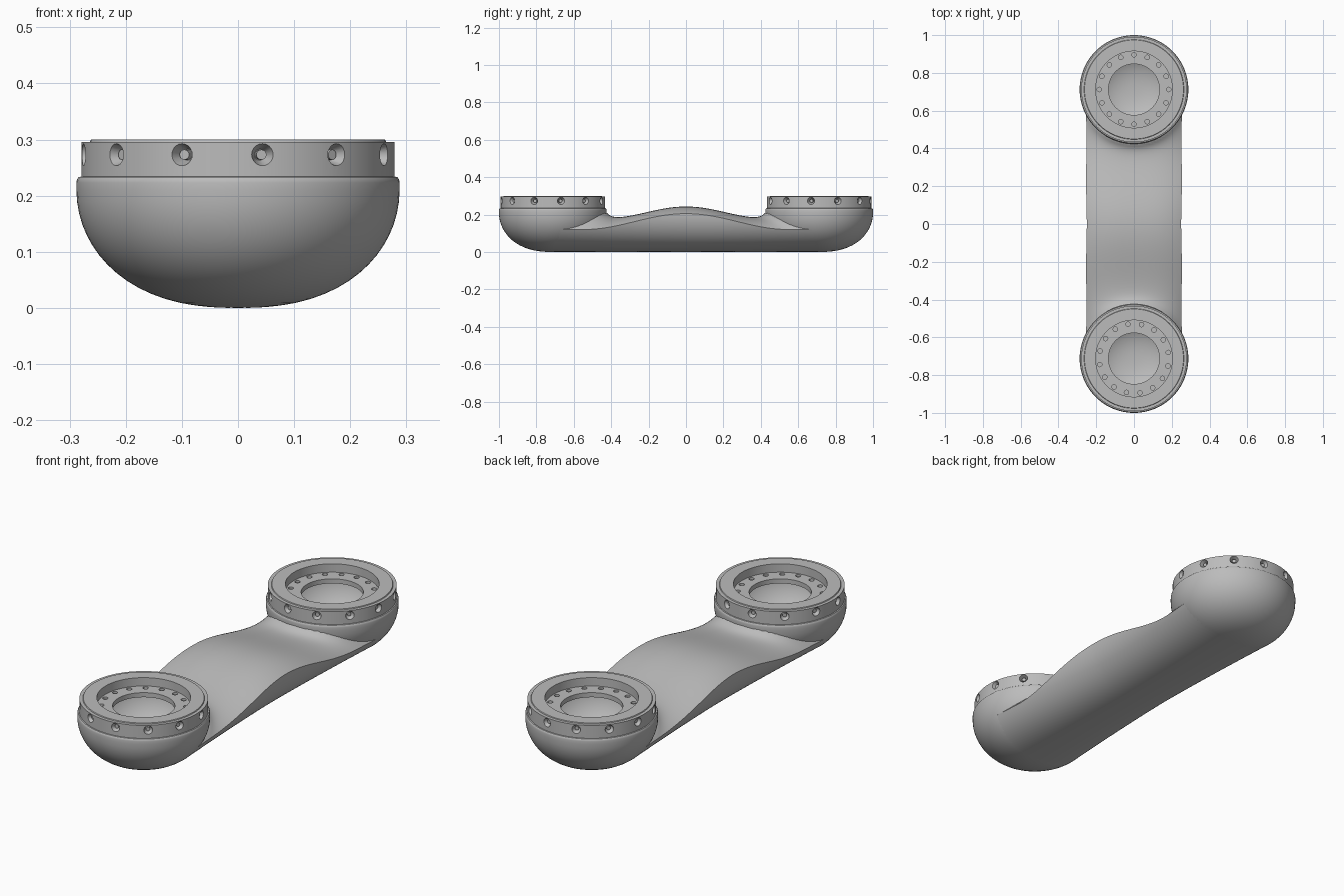
import bpy, bmesh
from math import sin, cos, acos, pi, radians, hypot, exp
from mathutils import Matrix, Vector

cube = bpy.data.objects.get("Cube")
if cube:
    bpy.data.objects.remove(cube)

grey = bpy.data.materials.new("satin grey")
grey.use_nodes = True
grey.diffuse_color = (0.5, 0.5, 0.5, 1)
grey.node_tree.nodes["Principled BSDF"].inputs["Base Color"].default_value = (0.5, 0.5, 0.5, 1)

END_Y = 0.712      # distance of each joint from the middle
RADIUS = 0.288     # outer radius of a joint
BELLY = 0.21       # height of the rounded underside


def add_object(name, bm, angle=35):
    bmesh.ops.recalc_face_normals(bm, faces=bm.faces)
    mesh = bpy.data.meshes.new(name)
    bm.to_mesh(mesh)
    bm.free()
    mesh.materials.append(grey)
    obj = bpy.data.objects.new(name, mesh)
    bpy.context.collection.objects.link(obj)
    bpy.ops.object.select_all(action="DESELECT")
    bpy.context.view_layer.objects.active = obj
    obj.select_set(True)
    bpy.ops.object.shade_smooth_by_angle(angle=radians(angle))
    return obj


def belly(a, width, height=BELLY):
    """Point on the rounded underside; a runs from 0 (bottom) to pi/2 (side)."""
    return width * max(sin(a), 0) ** (1 / 1.2), height * (1 - cos(a))


def ease(y, length):
    """Smooth falloff from 1 in the middle to 0 at the given distance."""
    return 0.5 + 0.5 * cos(pi * min(abs(y) / length, 1))


def radial_pins(bm, centre, count, offset, inner, outer, r_in, r_out):
    """Ring of cones that point outward from the joint axis."""
    for i in range(count):
        turn = Matrix.Rotation(radians(offset) + 2 * pi * i / count, 4, "Z")
        place = (Matrix.Translation(centre) @ turn
                 @ Matrix.Translation(((inner + outer) / 2, 0, 0))
                 @ Matrix.Rotation(pi / 2, 4, "Y"))
        bmesh.ops.create_cone(bm, cap_ends=True, segments=20, radius1=r_in,
                              radius2=r_out, depth=outer - inner, matrix=place)


def build_joint(side, label):
    centre = Vector((0, side * END_Y, 0))
    # Revolved housing: underside, shoulder, band, recess and hollow
    steps = 16
    outline = [belly(pi / 2 * i / steps, RADIUS) for i in range(steps + 1)]
    outline += [(RADIUS, 0.223), (0.287, 0.229), (0.284, 0.233), (0.279, 0.234),
                (0.279, 0.296), (0.264, 0.296), (0.262, 0.3), (0.203, 0.3),
                (0.203, 0.26), (0.135, 0.26), (0.135, 0.238)]
    outline += [(r, z + 0.03) for r, z in
                (belly(pi / 2 * (1 - i / steps), 0.245, 0.2) for i in range(steps + 1))]
    bm = bmesh.new()
    verts = [bm.verts.new((r, 0, z)) for r, z in outline]
    edges = [bm.edges.new(pair) for pair in zip(verts, verts[1:])]
    bmesh.ops.spin(bm, geom=verts + edges, cent=(0, 0, 0), axis=(0, 0, 1),
                   angle=2 * pi, steps=96, use_merge=True)
    bmesh.ops.remove_doubles(bm, verts=bm.verts, dist=0.0001)
    bmesh.ops.translate(bm, verts=bm.verts, vec=centre)
    housing = add_object(label + "_joint_housing", bm)

    # Countersunk side holes and small holes in the recessed ledge
    band = centre + Vector((0, 0, 0.273))
    cut = bmesh.new()
    radial_pins(cut, band, 12, -9 * side, 0.25, 0.286, 0.010, 0.022)
    for i in range(16):
        a = 2 * pi * i / 16 + (radians(10) if side < 0 else 0)
        spot = centre + Vector((0.184 * cos(a), 0.184 * sin(a), 0.26))
        bmesh.ops.create_cone(cut, cap_ends=True, segments=16, radius1=0.012,
                              radius2=0.012, depth=0.02, matrix=Matrix.Translation(spot))
    cutter = add_object(label + "_hole_cutter", cut)
    cutter.hide_render = True
    mod = housing.modifiers.new("holes", "BOOLEAN")
    mod.operation, mod.solver, mod.object = "DIFFERENCE", "EXACT", cutter
    bpy.ops.object.select_all(action="DESELECT")
    bpy.context.view_layer.objects.active = housing
    housing.select_set(True)
    bpy.ops.object.modifier_apply(modifier=mod.name)
    bpy.data.objects.remove(cutter)
    bpy.ops.object.shade_smooth_by_angle(angle=radians(35))

    # Screws seated in the side holes
    bm = bmesh.new()
    radial_pins(bm, band, 12, -9 * side, 0.245, 0.267, 0.009, 0.009)
    add_object(label + "_side_screws", bm)


def build_neck():
    rows, cols = 120, 24
    bm = bmesh.new()
    lofted = []
    for i in range(rows + 1):
        y = -0.705 + 1.41 * i / rows
        width = 0.25 + 0.037 * (abs(y) / 0.705) ** 1.5
        edge_z = 0.12 + 0.085 * ease(y, 0.55)
        crown_z = 0.18 + 0.063 * ease(y, 0.43)
        stop = acos(1 - edge_z / BELLY)
        edge_x = belly(stop, width)[0]
        ring = []
        # Underside from one edge to the other
        for j in range(-cols, cols + 1):
            x, z = belly(abs(j) / cols * stop, width)
            ring.append((x if j > 0 else -x, y, z))
        # Crowned top back again, with a fillet rising to the joints
        for j in range(cols - 1, -cols, -1):
            t = sin(pi / 2 * j / cols)
            x = t * edge_x
            z = edge_z + (crown_z - edge_z) * (1 - abs(t) ** 3)
            gap = max(hypot(x, END_Y - abs(y)) - RADIUS, 0)
            z += 0.03 * exp(-gap / 0.025) * (1 - t ** 4)
            ring.append((x, y, z))
        lofted.append([bm.verts.new(p) for p in ring])
    count = len(lofted[0])
    for a, b in zip(lofted, lofted[1:]):
        for j in range(count):
            k = (j + 1) % count
            corners = (a[j], a[k], b[k], b[j])
            # Leave the top open inside the hollow joints
            inside = all(hypot(v.co.x, END_Y - abs(v.co.y)) < 0.265 for v in corners)
            if j < 2 * cols or not inside:
                bm.faces.new(corners)
    add_object("arm_neck", bm, 50)


build_neck()
build_joint(-1, "front")
build_joint(1, "back")
